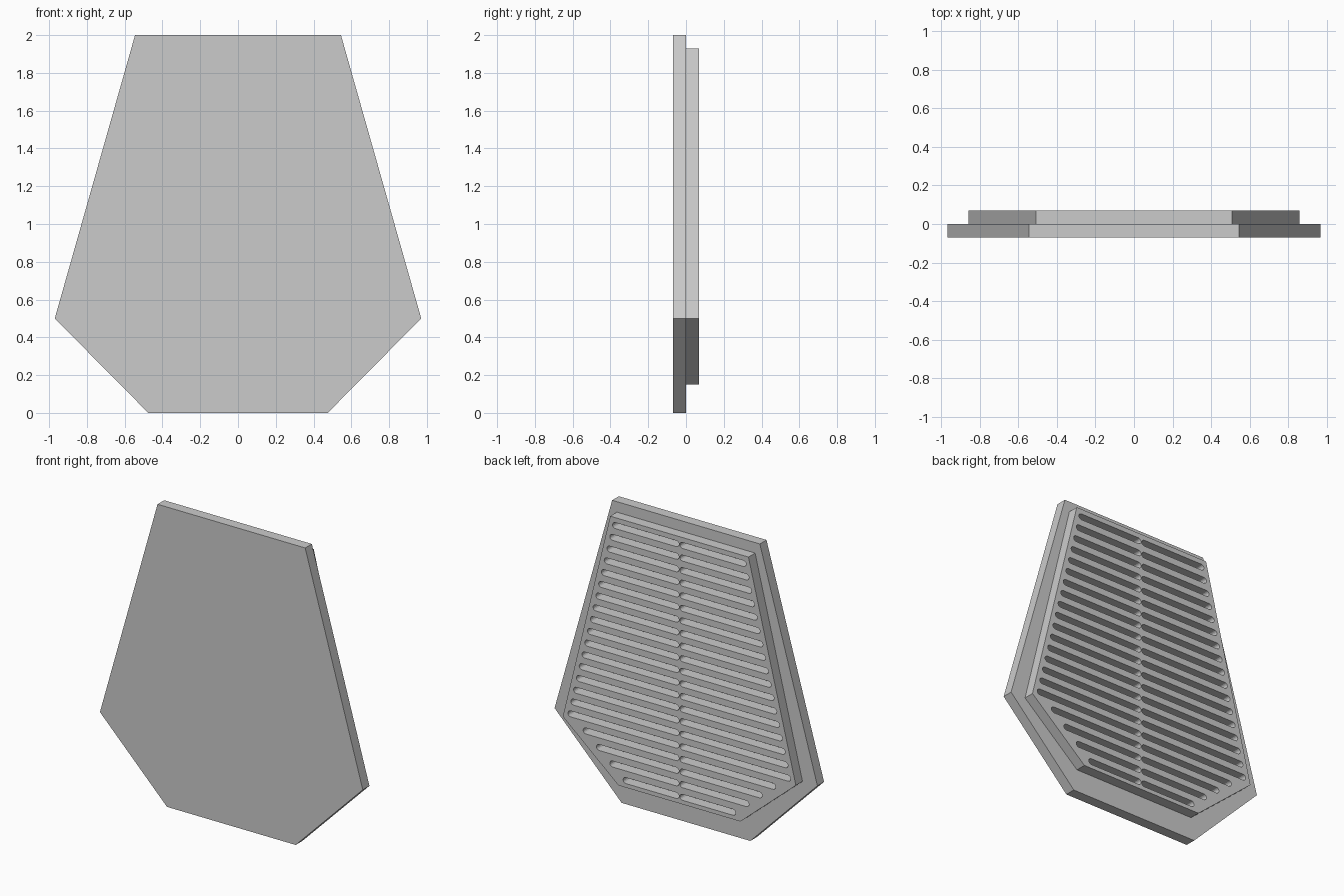
import bpy, bmesh
from math import pi, cos, sin
from mathutils import Matrix

cube = bpy.data.objects.get("Cube")
if cube:
    bpy.data.objects.remove(cube, do_unlink=True)

grey = bpy.data.materials.new("light grey")
grey.use_nodes = True
colour = (0.6, 0.6, 0.6, 1)
grey.diffuse_color = colour
grey.node_tree.nodes["Principled BSDF"].inputs["Base Color"].default_value = colour

THICK = 0.07


def hexagon(bottom, middle, top):
    """Symmetric outline from three (half width, height) pairs."""
    right = [bottom, middle, top]
    return right + [(-x, z) for x, z in reversed(right)]


def slot(x0, x1, z, r, steps=8):
    """Rounded slot outline between two outer x limits."""
    right = [(x1 - r + r * cos(a), z + r * sin(a))
             for a in (-pi / 2 + pi * i / steps for i in range(steps + 1))]
    left = [(x0 + r - r * cos(a), z - r * sin(a))
            for a in (-pi / 2 + pi * i / steps for i in range(steps + 1))]
    return right + left


def plate(name, outlines, y):
    """Upright plate: first outline is the rim, the others are openings."""
    curve = bpy.data.curves.new(name + "_profile", 'CURVE')
    curve.dimensions = '2D'
    curve.fill_mode = 'BOTH'
    curve.extrude = THICK / 2
    for points in outlines:
        spline = curve.splines.new('POLY')
        spline.points.add(len(points) - 1)
        for p, (x, z) in zip(spline.points, points):
            p.co = (x, z, 0, 1)
        spline.use_cyclic_u = True
        spline.use_smooth = False
    temp = bpy.data.objects.new(name + "_temp", curve)
    bpy.context.collection.objects.link(temp)
    bpy.context.view_layer.update()
    graph = bpy.context.evaluated_depsgraph_get()
    mesh = bpy.data.meshes.new_from_object(temp.evaluated_get(graph))
    bpy.data.objects.remove(temp, do_unlink=True)
    bpy.data.curves.remove(curve)

    # Stand the plate up and weld its walls to its faces
    mesh.transform(Matrix.Translation((0, y, 0)) @ Matrix.Rotation(pi / 2, 4, 'X'))
    bm = bmesh.new()
    bm.from_mesh(mesh)
    bmesh.ops.remove_doubles(bm, verts=bm.verts, dist=0.0001)
    bmesh.ops.recalc_face_normals(bm, faces=bm.faces)
    for f in bm.faces:
        f.smooth = False
    bm.to_mesh(mesh)
    bm.free()
    mesh.materials.clear()
    mesh.materials.append(grey)
    obj = bpy.data.objects.new(name, mesh)
    bpy.context.collection.objects.link(obj)
    return obj


# Solid front plate
plate("front_plate", [hexagon((0.475, 0), (0.97, 0.5), (0.545, 2))], -THICK / 2)

# Smaller back plate with two columns of grip slots
low, mid, top = (0.45, 0.15), (0.86, 0.5), (0.51, 1.93)


def half_width(z):
    a, b = (low, mid) if z < mid[1] else (mid, top)
    return a[0] + (b[0] - a[0]) * (z - a[1]) / (b[1] - a[1])


outlines = [hexagon(low, mid, top)]
ROWS, FIRST, STEP, RADIUS = 21, 0.197, 0.084, 0.02
for row in range(ROWS):
    z = FIRST + row * STEP
    end = half_width(z) - (0.09 if z < mid[1] else 0.03)
    outlines.append(slot(0.003, end, z, RADIUS))
    outlines.append(slot(-end, -0.003, z, RADIUS))
plate("slotted_back_plate", outlines, THICK / 2)
